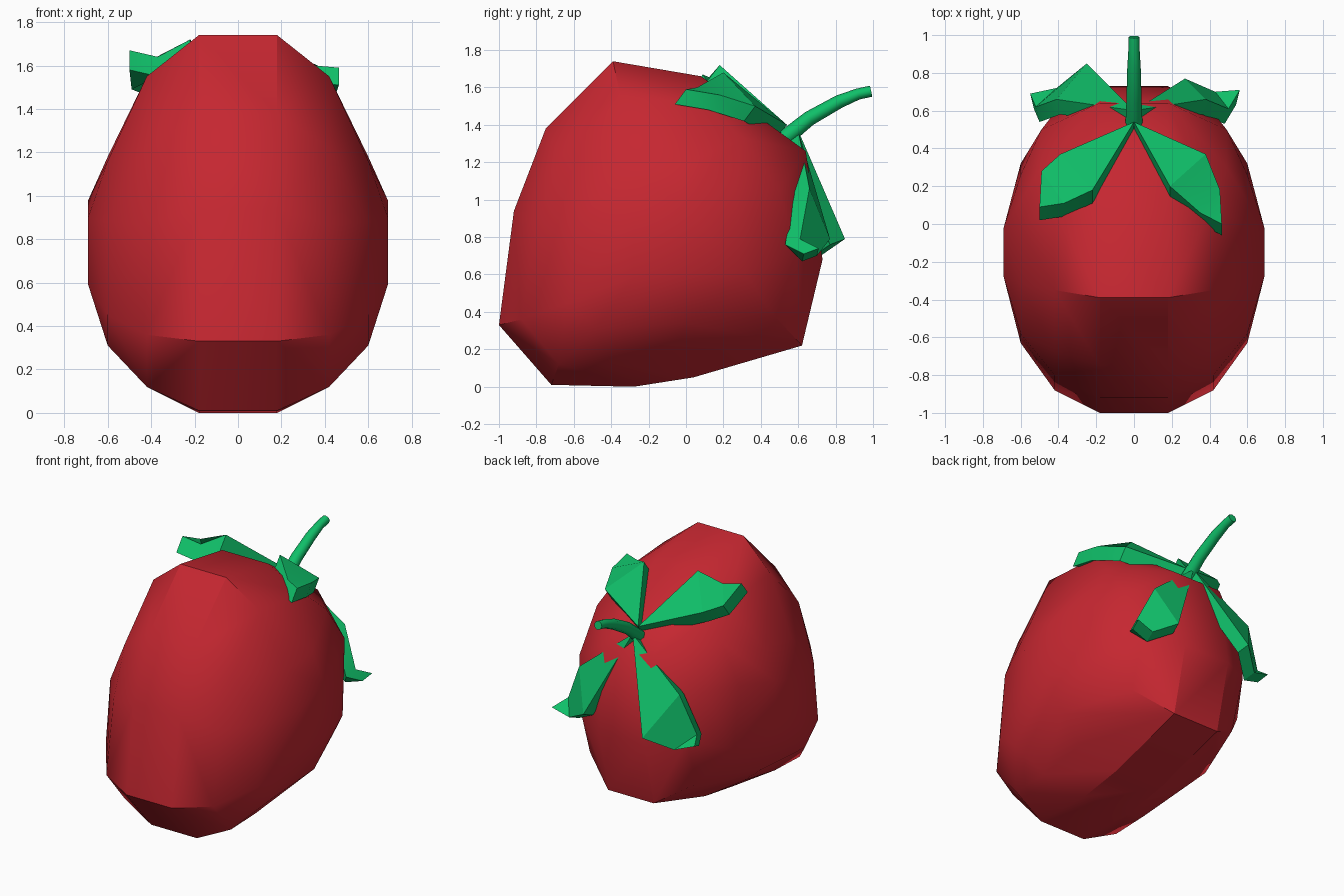
import bpy, bmesh, math
from mathutils import Vector

if "Cube" in bpy.data.objects:
    bpy.data.objects.remove(bpy.data.objects["Cube"])


def material(name, rgb):
    m = bpy.data.materials.new(name)
    m.diffuse_color = (*rgb, 1)
    m.use_nodes = True
    m.node_tree.nodes["Principled BSDF"].inputs["Base Color"].default_value = m.diffuse_color
    return m


RED = material("fruit_red", (0.56, 0.02, 0.03))
GREEN = material("leaf_green", (0.005, 0.52, 0.14))


def finish(name, bm, mat, angle):
    bmesh.ops.recalc_face_normals(bm, faces=bm.faces)
    me = bpy.data.meshes.new(name)
    bm.to_mesh(me)
    bm.free()
    ob = bpy.data.objects.new(name, me)
    bpy.context.collection.objects.link(ob)
    me.materials.append(mat)
    bpy.ops.object.select_all(action='DESELECT')
    ob.select_set(True)
    bpy.context.view_layer.objects.active = ob
    bpy.ops.object.shade_smooth_by_angle(angle=math.radians(angle))
    return ob


# Fruit: hull over mirrored side-view slices, half width -> (y, z) outline
slices = {
    0.18: [(-0.39, 1.74), (0.08, 1.66), (0.42, 1.42), (0.64, 1.26), (0.73, 0.68),
           (0.62, 0.22), (0.04, 0.05), (-0.28, 0.0), (-0.72, 0.01), (-1.0, 0.33),
           (-0.92, 0.94), (-0.75, 1.38)],
    0.42: [(-0.35, 1.55), (0.10, 1.52), (0.59, 0.72), (0.48, 0.37), (-0.05, 0.19),
           (-0.40, 0.13), (-0.68, 0.12), (-0.88, 0.36), (-0.80, 0.87), (-0.67, 1.22)],
    0.49: [(0.50, 1.05), (0.30, 1.33)],
    0.60: [(-0.63, 0.45), (-0.48, 0.31), (0.0, 0.34), (0.32, 0.6), (0.26, 1.03),
           (-0.02, 1.18), (-0.32, 1.16), (-0.58, 0.88)],
    0.69: [(-0.02, 0.98), (-0.28, 0.9), (-0.28, 0.59), (-0.02, 0.6)],
}
bm = bmesh.new()
for x, outline in slices.items():
    for s in (-1, 1):
        for y, z in outline:
            bm.verts.new((s * x, y, z))
hull = bmesh.ops.convex_hull(bm, input=bm.verts)
loose = [v for v in bm.verts if not v.link_faces]
bmesh.ops.delete(bm, geom=loose, context='VERTS')
finish("fruit", bm, RED, 30)


# Leaves: root, inner shoulder, outer shoulder, outer end, inner end, tip
def leaf(name, points, offset):
    bm = bmesh.new()
    v = [bm.verts.new(p) for p in points]
    for f in ((0, 1, 2), (1, 4, 3, 2), (4, 5, 3)):
        bm.faces.new([v[i] for i in f])
    ext = bmesh.ops.extrude_face_region(bm, geom=bm.faces[:], use_keep_orig=True)
    moved = [g for g in ext["geom"] if isinstance(g, bmesh.types.BMVert)]
    bmesh.ops.translate(bm, vec=Vector(offset), verts=moved)
    finish(name, bm, GREEN, 25)


root = (0, 0.54, 1.40)
back_root = (0, 0.60, 1.37)
leaf("front_left_leaf", [root, (-0.22, 0.18, 1.72), (-0.39, 0.37, 1.54),
     (-0.49, 0.28, 1.58), (-0.37, 0.11, 1.64), (-0.50, 0.09, 1.67)], (0, -0.07, -0.09))
leaf("front_right_leaf", [root, (0.19, 0.20, 1.68), (0.38, 0.37, 1.50),
     (0.455, 0.18, 1.56), (0.35, 0.06, 1.60), (0.465, 0.0, 1.59)], (0, -0.06, -0.08))
leaf("back_left_leaf", [back_root, (-0.25, 0.85, 0.79), (-0.41, 0.66, 1.07),
     (-0.52, 0.62, 0.80), (-0.41, 0.72, 0.70), (-0.55, 0.69, 0.75)], (0.02, -0.08, -0.03))
leaf("back_right_leaf", [back_root, (0.27, 0.77, 0.79), (0.38, 0.66, 1.06),
     (0.50, 0.61, 0.79), (0.43, 0.70, 0.70), (0.56, 0.71, 0.74)], (-0.02, -0.08, -0.03))

# Stem: tapered eight-sided tube along a bent path (y, z, radius)
path = [(0.53, 1.33, 0.045), (0.66, 1.435, 0.04), (0.82, 1.525, 0.036), (0.92, 1.565, 0.03),
        (0.99, 1.58, 0.03)]
bm = bmesh.new()
rings = []
for i, (y, z, r) in enumerate(path):
    a, b = path[max(i - 1, 0)], path[min(i + 1, len(path) - 1)]
    t = Vector((0, b[0] - a[0], b[1] - a[1])).normalized()
    side, up = Vector((1, 0, 0)), Vector((0, -t.z, t.y))
    rings.append([bm.verts.new(Vector((0, y, z)) + r * (side * math.cos(k * math.pi / 4)
                 + up * math.sin(k * math.pi / 4))) for k in range(8)])
for p, q in zip(rings, rings[1:]):
    for k in range(8):
        bm.faces.new((p[k], p[(k + 1) % 8], q[(k + 1) % 8], q[k]))
bm.faces.new(rings[0])
bm.faces.new(rings[-1])
finish("stem", bm, GREEN, 50)
